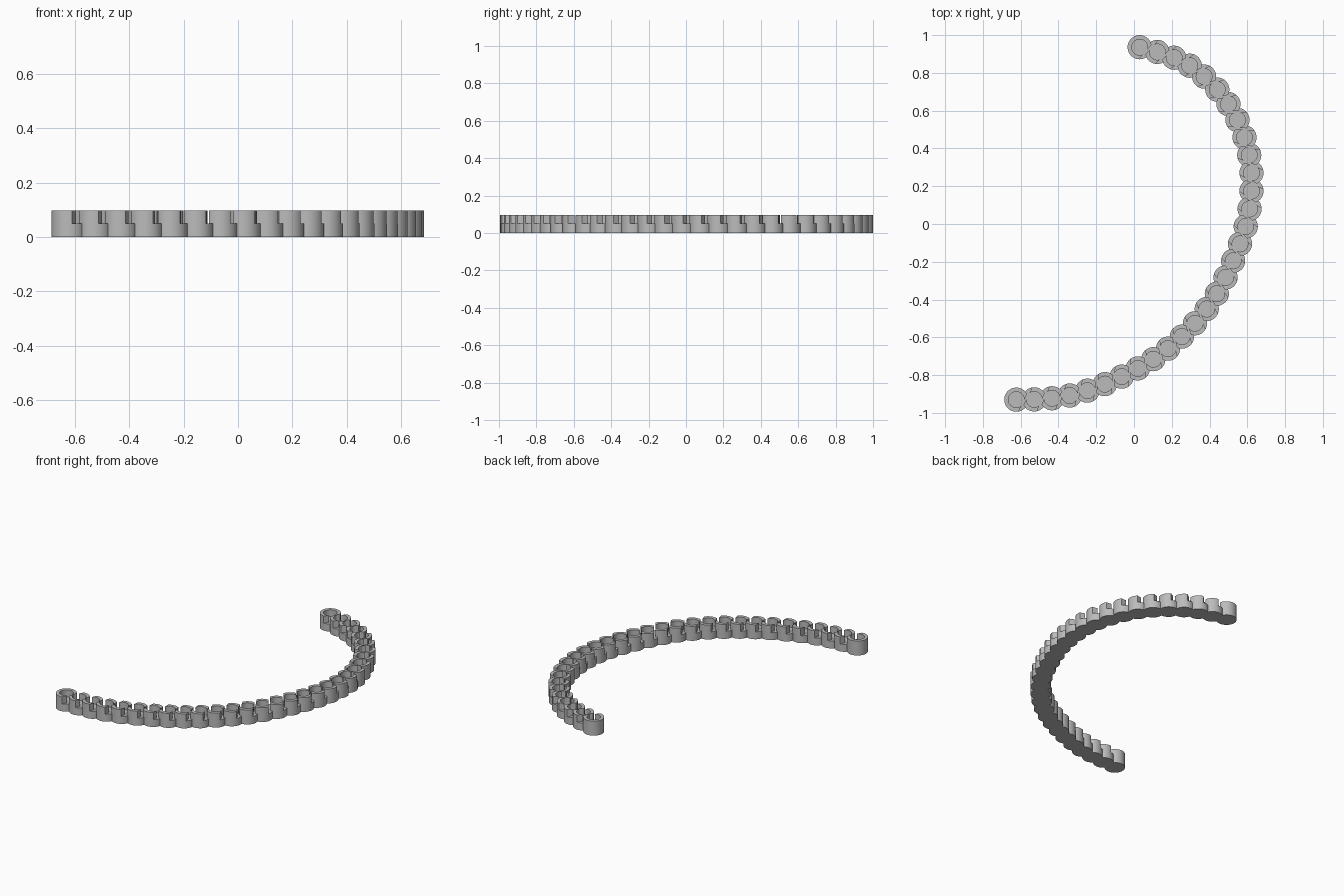
import bpy, bmesh, math
from mathutils import Vector, Matrix

if "Cube" in bpy.data.objects:
    bpy.data.objects.remove(bpy.data.objects["Cube"])

HEIGHT, FLOOR = 0.097, 0.05
OUTER, INNER = 0.064, 0.042
GAP, SIDES = 0.009, 40
SLIT_ANGLE = math.radians(63)

grey = bpy.data.materials.new("plain_grey")
grey.use_nodes = True
grey.diffuse_color = (0.5, 0.5, 0.5, 1)
grey.node_tree.nodes["Principled BSDF"].inputs["Base Color"].default_value = (0.5, 0.5, 0.5, 1)

# Curved path, given at every third cup
PATH = [(0.03, 0.936), (0.295, 0.838), (0.50, 0.635), (0.61, 0.365), (0.612, 0.08),
        (0.525, -0.195), (0.385, -0.45), (0.18, -0.66), (-0.065, -0.808),
        (-0.34, -0.908), (-0.623, -0.93)]


def cup_centres(step=3):
    pts = [Vector((x, y, 0)) for x, y in PATH]
    pts = [2 * pts[0] - pts[1] + Vector((-0.04, -0.05, 0))] + pts
    pts.append(2 * pts[-1] - pts[-2] + Vector((0, 0.04, 0)))
    out = []
    for a, b, c, d in zip(pts, pts[1:], pts[2:], pts[3:]):
        for k in range(step):
            t = k / step
            out.append(0.5 * (2 * b + (c - a) * t + (2 * a - 5 * b + 4 * c - d) * t * t
                              + (3 * b - a - 3 * c + d) * t ** 3))
    return out + [pts[-2]]


def add_object(name, bm):
    bmesh.ops.recalc_face_normals(bm, faces=bm.faces)
    mesh = bpy.data.meshes.new(name)
    bm.to_mesh(mesh)
    bm.free()
    mesh.materials.append(grey)
    obj = bpy.data.objects.new(name, mesh)
    bpy.context.collection.objects.link(obj)
    bpy.ops.object.select_all(action='DESELECT')
    obj.select_set(True)
    bpy.context.view_layer.objects.active = obj
    bpy.ops.object.shade_smooth_by_angle(angle=math.radians(30))


def circle(bm, centre, radius, z):
    return [bm.verts.new(centre + Vector((radius * math.cos(a), radius * math.sin(a), z)))
            for a in (2 * math.pi * i / SIDES for i in range(SIDES))]


def cup_base(centre):
    bm = bmesh.new()
    bmesh.ops.create_cone(bm, cap_ends=True, segments=SIDES, radius1=OUTER, radius2=OUTER,
                          depth=FLOOR, matrix=Matrix.Translation(centre + Vector((0, 0, FLOOR / 2))))
    return bm


def cup_rim(centre, neighbours):
    bm = bmesh.new()
    loops = [circle(bm, centre, r, z) for r, z in
             ((OUTER, FLOOR), (OUTER, HEIGHT), (INNER, HEIGHT), (INNER, FLOOR))]
    for low, high in zip(loops, loops[1:] + loops[:1]):
        for i in range(SIDES):
            j = (i + 1) % SIDES
            bm.faces.new((low[i], low[j], high[j], high[i]))
    # Trim the wall back to the diagonal slit shared with each neighbour
    for other in neighbours:
        slit = Matrix.Rotation(SLIT_ANGLE, 3, 'Z') @ (other - centre).normalized()
        normal = Vector((slit.y, -slit.x, 0))
        cut = bmesh.ops.bisect_plane(
            bm, geom=bm.verts[:] + bm.edges[:] + bm.faces[:], clear_outer=True,
            plane_co=(centre + other) / 2 - normal * GAP / 2, plane_no=normal)
        edges = [e for e in cut["geom_cut"] if isinstance(e, bmesh.types.BMEdge)]
        bmesh.ops.holes_fill(bm, edges=edges, sides=0)
    return bm


# Row of linked cups
centres = cup_centres()
for n, centre in enumerate(centres):
    add_object(f"cup_base_{n + 1}", cup_base(centre))
    add_object(f"cup_rim_{n + 1}", cup_rim(centre, centres[max(n - 1, 0):n] + centres[n + 1:n + 2]))
